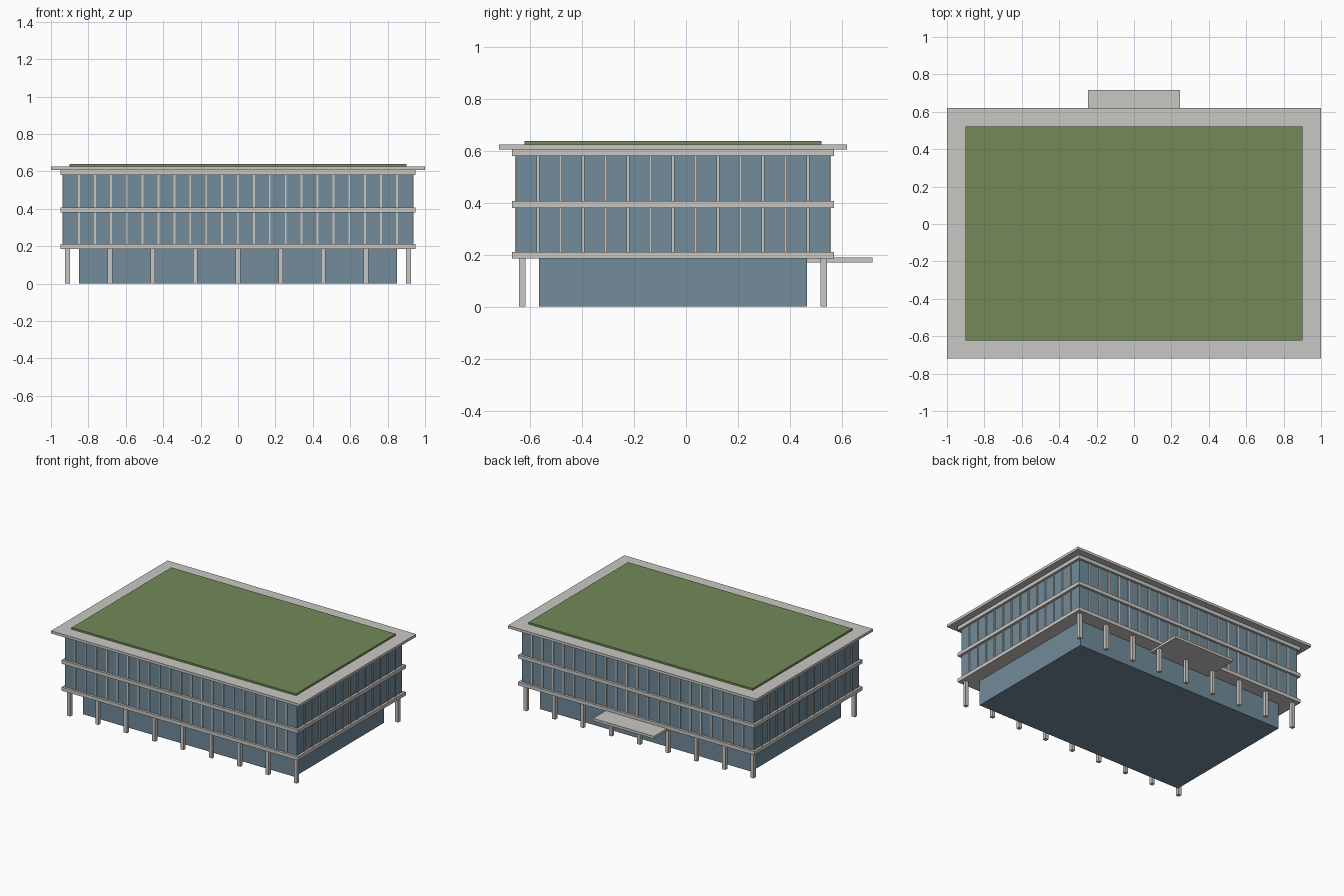
import bpy
import bmesh
from mathutils import Matrix, Vector

if "Cube" in bpy.data.objects:
    bpy.data.objects.remove(bpy.data.objects["Cube"], do_unlink=True)

CY = -0.05  # centre of the building in y


def material(name, rgb):
    m = bpy.data.materials.new(name)
    m.use_nodes = True
    m.diffuse_color = (*rgb, 1)
    m.node_tree.nodes["Principled BSDF"].inputs["Base Color"].default_value = (*rgb, 1)
    return m


concrete = material("pale_concrete", (0.59, 0.575, 0.55))
glass = material("blue_grey_glass", (0.168, 0.258, 0.325))
grass = material("roof_green", (0.17, 0.253, 0.095))


def boxes(name, mat, items):
    """One object made of boxes, each given as (centre, size)."""
    bm = bmesh.new()
    for centre, size in items:
        mtx = Matrix.Translation(Vector(centre)) @ Matrix.Diagonal((*size, 1))
        bmesh.ops.create_cube(bm, size=1, matrix=mtx)
    mesh = bpy.data.meshes.new(name)
    bm.to_mesh(mesh)
    bm.free()
    mesh.materials.append(mat)
    obj = bpy.data.objects.new(name, mesh)
    bpy.context.collection.objects.link(obj)
    return obj


def layer(name, mat, hx, hy, z0, z1, cy=CY):
    boxes(name, mat, [((0, cy, (z0 + z1) / 2), (2 * hx, 2 * hy, z1 - z0))])


# Glazed volumes
layer("ground_floor_glass", glass, 0.85, 0.515, 0, 0.19)
GX, GY = 0.933, 0.603
layer("first_floor_glass", glass, GX, GY, 0.21, 0.381)
layer("second_floor_glass", glass, GX, GY, 0.406, 0.58)

# Floor slabs, roof and planted roof bed
for label, z in (("lower", 0.185), ("middle", 0.381), ("upper", 0.58)):
    layer(label + "_slab", concrete, 0.95, 0.62, z, z + 0.026)
layer("roof_slab", concrete, 1.0, 0.669, 0.606, 0.625)
layer("green_roof", grass, 0.902, 0.572, 0.625, 0.638)

# Entrance canopy at the back
layer("entrance_canopy", concrete, 0.245, 0.126, 0.171, 0.19, cy=0.591)

# Columns along front and back
boxes("columns", concrete,
      [((0.228 * i, CY + s * 0.581, 0.0925), (0.025, 0.025, 0.185))
       for i in range(-4, 5) for s in (-1, 1)])

# Window mullions on all four sides of both upper floors
W, D = 0.01, 0.012
for label, z0, z1 in (("first", 0.21, 0.381), ("second", 0.406, 0.58)):
    zc, h = (z0 + z1) / 2, z1 - z0
    bars = []
    for s in (-1, 1):
        bars += [((0.085 * i, CY + s * GY, zc), (W, D, h)) for i in range(-10, 11)]
        bars += [((s * GX, CY + 0.0866 * i, zc), (D, W, h)) for i in range(-6, 7)]
    boxes(label + "_floor_mullions", concrete, bars)
